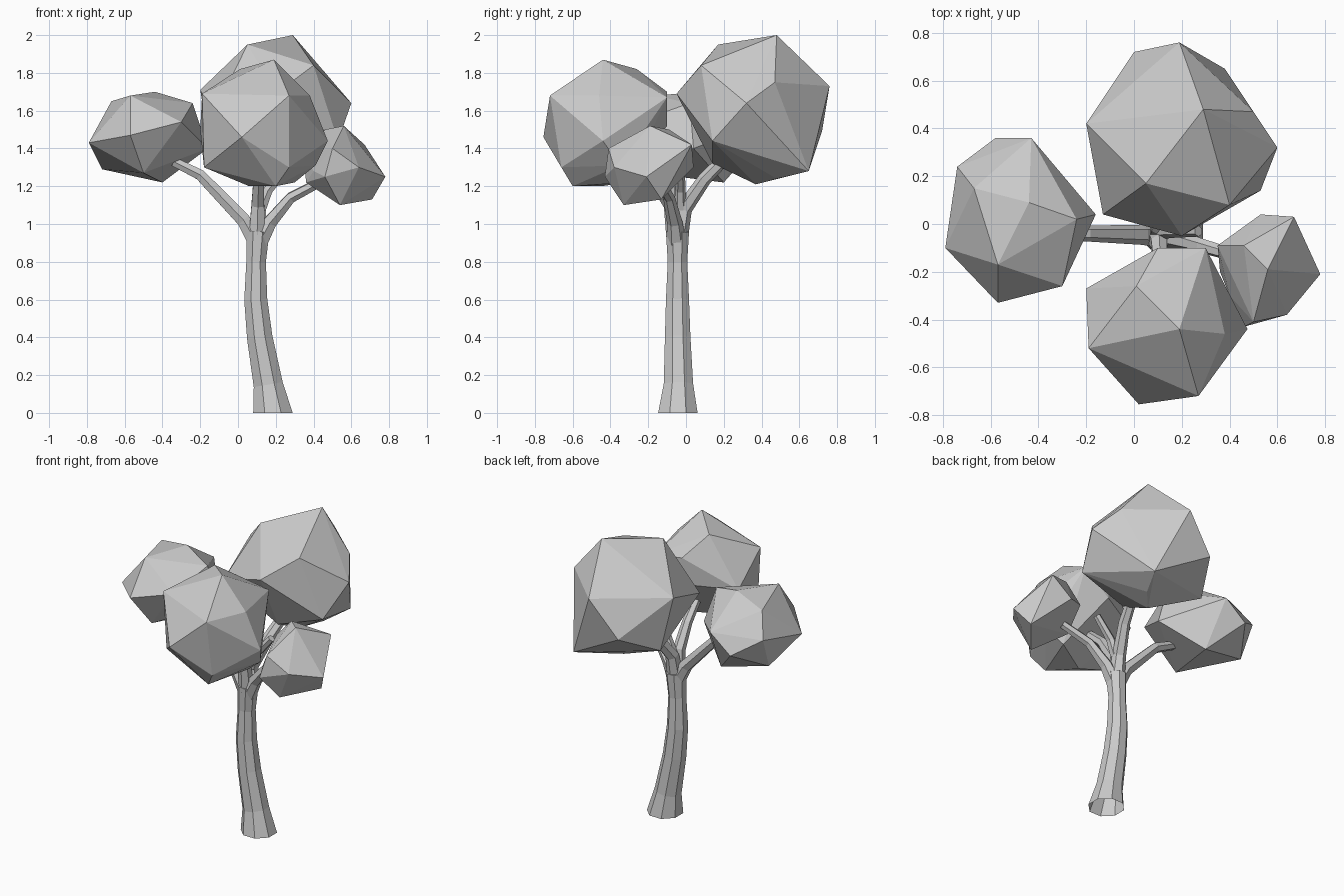
import bpy
import bmesh
import math
from mathutils import Vector

cube = bpy.data.objects.get("Cube")
if cube:
    bpy.data.objects.remove(cube, do_unlink=True)

# One plain colour for the whole tree
grey = bpy.data.materials.new("light grey")
grey.use_nodes = True
colour = (0.6, 0.6, 0.6, 1)
grey.diffuse_color = colour
grey.node_tree.nodes["Principled BSDF"].inputs["Base Color"].default_value = colour


def finish(name, bm):
    """Turn a bmesh into a flat-shaded, named object."""
    bmesh.ops.recalc_face_normals(bm, faces=bm.faces[:])
    mesh = bpy.data.meshes.new(name)
    bm.to_mesh(mesh)
    bm.free()
    mesh.materials.append(grey)
    obj = bpy.data.objects.new(name, mesh)
    bpy.context.scene.collection.objects.link(obj)
    return obj


def limb(name, path, radii, sides=6):
    """Faceted tapering tube along a path, open at its root."""
    bm = bmesh.new()
    points = [Vector(p) for p in path]
    rings = []
    for i, (point, radius) in enumerate(zip(points, radii)):
        ahead = points[min(i + 1, len(points) - 1)]
        behind = points[max(i - 1, 0)]
        direction = (ahead - behind).normalized()
        if point.z == 0:
            direction = Vector((0, 0, 1))    # flat foot on the ground
        turn = Vector((0, 0, 1)).rotation_difference(direction)
        ring = []
        for s in range(sides):
            angle = math.tau * (s + 0.5) / sides
            offset = Vector((math.cos(angle), math.sin(angle), 0)) * radius
            ring.append(bm.verts.new(point + turn @ offset))
        rings.append(ring)
    for low, high in zip(rings, rings[1:]):
        for s in range(sides):
            t = (s + 1) % sides
            bm.faces.new((low[s], low[t], high[t], high[s]))
    bm.faces.new(rings[-1])
    return finish(name, bm)


def foliage(name, corners):
    """Chunky faceted clump wrapped around a few corner points."""
    bm = bmesh.new()
    for corner in corners:
        bm.verts.new(corner)
    bmesh.ops.convex_hull(bm, input=bm.verts[:])
    loose = [v for v in bm.verts if not v.link_faces]
    bmesh.ops.delete(bm, geom=loose, context="VERTS")
    return finish(name, bm)


# Trunk, wide at the foot and leaning towards the fork
limb("trunk",
     [(.185, -.043, 0), (.16, -.04, .15), (.115, -.044, .4), (.094, -.045, .6),
      (.096, -.045, .8), (.105, -.045, .96)],
     [.113, .084, .073, .066, .056, .066], sides=8)

# Branches reaching into each clump
limb("right_branch",
     [(.1, -.045, .9), (.03, -.045, 1.02), (-.2, -.04, 1.26), (-.34, -.04, 1.33)],
     [.052, .042, .033, .028])
limb("left_branch",
     [(.11, -.05, .9), (.17, -.06, 1.01), (.28, -.09, 1.14), (.45, -.14, 1.23)],
     [.052, .041, .031, .026])
limb("back_branch",
     [(.105, -.045, .9), (.11, -.01, 1.08), (.16, .1, 1.24), (.2, .24, 1.38)],
     [.052, .043, .036, .031])
limb("front_branch",
     [(.1, -.05, .9), (.105, -.08, 1.1), (.11, -.17, 1.24), (.12, -.28, 1.34)],
     [.052, .039, .032, .028])
limb("twig",
     [(.12, -.03, 1.08), (.16, -.03, 1.18), (.27, -.03, 1.31)],
     [.033, .028, .023])

# Foliage clumps
foliage("back_foliage", [
    (.29, .48, 2), (.05, .17, 1.95), (.4, .08, 1.84), (.19, .76, 1.73),
    (.5, .47, 1.75), (-.2, .42, 1.71), (.2, -.05, 1.69), (.6, .32, 1.64),
    (-.13, .04, 1.58), (0, .72, 1.49), (.53, .14, 1.44), (-.14, .47, 1.36),
    (.38, .65, 1.28), (.2, .14, 1.32), (.2, .37, 1.21), (.3, .48, 1.24)])
foliage("front_foliage", [
    (.19, -.44, 1.87), (.01, -.26, 1.82), (.3, -.1, 1.67), (-.19, -.52, 1.69),
    (.27, -.72, 1.68), (.38, -.46, 1.68), (.1, -.1, 1.7), (.12, -.1, 1.52),
    (.02, -.755, 1.46), (.475, -.44, 1.44), (-.2, -.27, 1.5), (-.18, -.5, 1.3),
    (.27, -.66, 1.3), (.41, -.35, 1.31), (.3, -.31, 1.22), (.2, -.6, 1.2),
    (.06, -.45, 1.2)])
foliage("right_foliage", [
    (-.44, .09, 1.7), (-.57, -.17, 1.68), (-.67, .15, 1.65), (-.24, .02, 1.64),
    (-.3, -.26, 1.54), (-.43, .36, 1.52), (-.74, .24, 1.5), (-.57, -.33, 1.47),
    (-.79, -.1, 1.43), (-.16, .04, 1.4), (-.58, .36, 1.4), (-.72, .15, 1.29),
    (-.5, -.2, 1.27), (-.4, .2, 1.22)])
foliage("left_foliage", [
    (.56, -.19, 1.52), (.46, -.09, 1.5), (.67, .03, 1.42), (.5, -.41, 1.4),
    (.35, -.09, 1.38), (.53, .04, 1.3), (.64, -.38, 1.3), (.78, -.21, 1.25),
    (.46, -.43, 1.25), (.4, -.3, 1.28), (.36, -.2, 1.22), (.71, -.13, 1.13),
    (.54, -.33, 1.1)])
